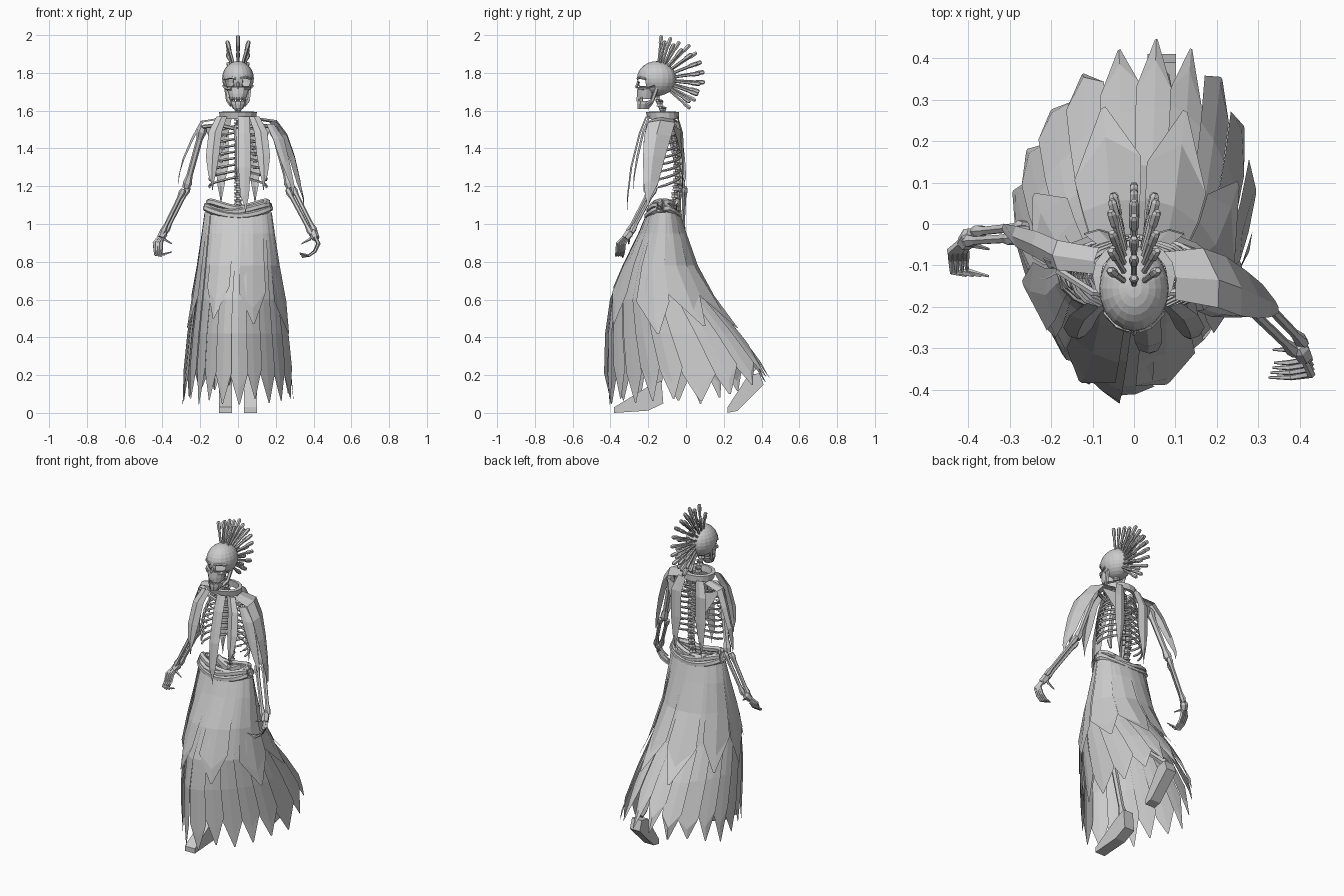
import bpy, bmesh, math, random
from mathutils import Vector

random.seed(4)
if "Cube" in bpy.data.objects:
    bpy.data.objects.remove(bpy.data.objects["Cube"])

GREY = (0.6, 0.6, 0.6, 1)
mat = bpy.data.materials.new("pale grey")
mat.use_nodes = True
mat.diffuse_color = GREY
mat.node_tree.nodes["Principled BSDF"].inputs["Base Color"].default_value = GREY


def make(name, verts, faces):
    me = bpy.data.meshes.new(name)
    me.from_pydata([tuple(v) for v in verts], [], faces)
    me.materials.append(mat)
    ob = bpy.data.objects.new(name, me)
    bpy.context.collection.objects.link(ob)
    return ob


def bridge(rings, sides, caps=True):
    faces = [(r * sides + i, r * sides + (i + 1) % sides,
              (r + 1) * sides + (i + 1) % sides, (r + 1) * sides + i)
             for r in range(rings - 1) for i in range(sides)]
    if caps:
        faces += [tuple(reversed(range(sides))),
                  tuple(range((rings - 1) * sides, rings * sides))]
    return faces


def tube(name, pts, radii, sides=6):
    """Bone or rod along a path, one radius per point."""
    pts = [Vector(p) for p in pts]
    if not isinstance(radii, (list, tuple)):
        radii = [radii] * len(pts)
    verts = []
    for k, p in enumerate(pts):
        d = (pts[min(k + 1, len(pts) - 1)] - pts[max(k - 1, 0)]).normalized()
        u = d.cross(Vector((0, 1, 0) if abs(d.y) < 0.9 else (1, 0, 0))).normalized()
        w = d.cross(u)
        for i in range(sides):
            a = math.tau * i / sides
            verts.append(p + radii[k] * (math.cos(a) * u + math.sin(a) * w))
    return make(name, verts, bridge(len(pts), sides))


def loft(name, rings, sides=12, caps=True):
    """Stacked ellipses: z, centre y, half width, half depth."""
    verts = [(rx * math.cos(math.tau * i / sides), cy + ry * math.sin(math.tau * i / sides), z)
             for z, cy, rx, ry in rings for i in range(sides)]
    return make(name, verts, bridge(len(rings), sides, caps))


def ribbon(name, rows):
    """Cloth strip; every row is a list of points of equal length."""
    n = len(rows[0])
    faces = [(r * n + i, r * n + i + 1, (r + 1) * n + i + 1, (r + 1) * n + i)
             for r in range(len(rows) - 1) for i in range(n - 1)]
    return make(name, [p for row in rows for p in row], faces)


def strip(name, path, half, bulge=(0, 0, 0)):
    """Cloth strip with a bulged middle and a ragged pointed end."""
    h, b = Vector(half), Vector(bulge)
    rows = [[Vector(p) - h * s, Vector(p) + b * s, Vector(p) + h * s] for p, s in path]
    rows[-1][1] += Vector((0, 0, -0.05))
    return ribbon(name, rows)


def bone(name, a, b, r):
    a, b = Vector(a), Vector(b)
    mid = [a, a.lerp(b, 0.08), a.lerp(b, 0.2), a.lerp(b, 0.8), a.lerp(b, 0.92), b]
    return tube(name, mid, [r, r * 1.4, r * 0.9, r * 0.85, r * 1.3, r])


# Skull with open eye sockets
bm = bmesh.new()
bmesh.ops.create_uvsphere(bm, u_segments=20, v_segments=14, radius=1)
for v in bm.verts:
    c = v.co
    narrow = 1 - 0.3 * max(0, -c.z) * max(0, -c.y)
    c.x, c.y, c.z = c.x * 0.084 * narrow, -0.155 + c.y * 0.104, 1.77 + c.z * 0.092
holes = [f for f in bm.faces
         if ((abs(f.calc_center_median().x) - 0.04) / 0.026) ** 2
         + ((f.calc_center_median().z - 1.747) / 0.023) ** 2 < 1
         and f.calc_center_median().y < -0.16]
bmesh.ops.delete(bm, geom=holes, context="FACES")
skull = make("skull", [], [])
bm.to_mesh(skull.data)
bm.free()

# Face and jaw
loft("upper_jaw", [(1.725, -0.205, 0.06, 0.052), (1.69, -0.21, 0.051, 0.05),
                   (1.662, -0.214, 0.043, 0.045)], 12)
loft("lower_jaw", [(1.652, -0.213, 0.044, 0.046), (1.635, -0.217, 0.041, 0.043),
                   (1.608, -0.227, 0.026, 0.03)], 10)
tube("nose_bone", [(0, -0.25, 1.755), (0, -0.265, 1.72)], [0.008, 0.006], 4)
for s in (-1, 1):
    tube("brow", [(s * 0.012, -0.256, 1.77), (s * 0.04, -0.246, 1.776), (s * 0.07, -0.212, 1.767)], 0.007, 5)
    tube("cheekbone", [(s * 0.035, -0.247, 1.715), (s * 0.062, -0.222, 1.717), (s * 0.076, -0.165, 1.73)], 0.008, 5)
    tube("jaw_hinge", [(s * 0.035, -0.21, 1.63), (s * 0.053, -0.178, 1.655), (s * 0.062, -0.155, 1.72)], 0.011, 5)
    for k in range(4):
        a = 0.18 + k * 0.32
        x, y = s * 0.042 * math.sin(a), -0.214 - 0.044 * math.cos(a)
        tube("tooth", [(x, y, 1.672), (x, y, 1.648)], 0.004, 4)

# Crest of three rows of rods
for s in (-1, 0, 1):
    for k in range(11 if s == 0 else 9):
        a = math.radians(84 - k * (12.5 if s == 0 else 14) - (0 if s == 0 else 6))
        tilt = s * (0.27 - 0.01 * k)
        d = Vector((math.sin(tilt), math.cos(tilt) * math.cos(a), math.cos(tilt) * math.sin(a)))
        c = Vector((0, -0.155, 1.765))
        tip = 0.235 + (0.02 if k in range(3, 8) else 0) - 0.018 * abs(s)
        tube("crest_rod", [c + d * r for r in (0.085, tip - 0.05, tip - 0.04, tip - 0.008, tip)],
             [0.007, 0.008, 0.0115, 0.0115, 0.007], 6)

# Spine with vertebrae
def spine(z):
    return Vector((0, -0.05 - 0.1 * max(0, (z - 1.42) / 0.23) - 0.035 * max(0, (1.2 - z) / 0.2), z))

for k in range(18):
    p = spine(1.03 + k * 0.037)
    tube("vertebra", [p, p + Vector((0, 0, 0.013)), p + Vector((0, 0, 0.026))], [0.022, 0.016, 0.022], 6)
    tube("spinous_process", [p, p + Vector((0, 0.033, -0.008))], [0.008, 0.004], 4)
tube("spinal_core", [spine(1.03 + k * 0.07) for k in range(10)], 0.01, 5)

# Ribcage
tube("breastbone", [(0, -0.17, 1.5), (0, -0.2, 1.42), (0, -0.215, 1.3), (0, -0.205, 1.25)],
     [0.022, 0.015, 0.015, 0.008], 6)
for s in (-1, 1):
    for k in range(9):
        z = 1.52 - k * 0.034
        w = 0.075 + 0.065 * math.sin(min(1, (k + 1) / 6) * math.pi / 2)
        end = 150 if k < 6 else 150 - (k - 5) * 16
        path = []
        for j in range(9):
            a = math.radians(end * j / 8)
            depth = 0.062 + 0.022 * min(1, k / 4)
            path.append((s * (0.012 + w * math.sin(a)), -0.118 + depth * math.cos(a) - 0.012 * j / 8,
                         z - 0.055 * j / 8))
        tube("rib", path, [0.007] * 8 + [0.005], 5)
    tube("collarbone", [(s * 0.02, -0.17, 1.505), (s * 0.1, -0.165, 1.525), (s * 0.185, -0.11, 1.515)], 0.01)
    make("shoulder_blade", [(s * 0.18, -0.07, 1.52), (s * 0.06, -0.028, 1.5), (s * 0.09, -0.022, 1.35),
                            (s * 0.15, -0.045, 1.45)], [(0, 1, 2, 3)])

# Neck collar
loft("collar", [(1.555, -0.12, 0.096, 0.083), (1.592, -0.125, 0.1, 0.087), (1.595, -0.125, 0.08, 0.066),
                (1.555, -0.12, 0.078, 0.064), (1.555, -0.12, 0.096, 0.083)], 16, False)

# Pelvis and arched waist wraps
for s in (-1, 1):
    tube("hip_bone", [(0, -0.07, 1.04), (s * 0.09, -0.07, 1.09), (s * 0.14, -0.13, 1.08), (s * 0.04, -0.18, 1.02)],
         [0.03, 0.025, 0.025, 0.018], 6)
for z0, w, d, ph in ((1.043, 0.17, 0.082, 0), (1.062, 0.164, 0.072, 0.3), (1.078, 0.155, 0.06, -0.25)):
    tube("waist_wrap", [(w * math.cos(a), -0.122 + d * math.sin(a),
                         z0 + 0.04 * math.cos(a + ph) ** 2)
                        for a in [math.tau * i / 20 for i in range(21)]], 0.018, 6)

# Arms with forearm pairs and hooked fingers
arms = (("left", (0.185, -0.12, 1.515), (0.275, -0.175, 1.19), (0.4, -0.3, 0.95), (0.425, -0.345, 0.895), (-1, -0.15), (-1, 0)),
        ("right", (-0.185, -0.09, 1.515), (-0.275, -0.02, 1.19), (-0.395, -0.03, 0.95), (-0.425, -0.065, 0.9), (0.1, -1), (1, -0.25)))
for side, sh, el, wr, kn, curl, hook in arms:
    bone(side + "_upper_arm", sh, el, 0.019)
    E, W, K = Vector(el), Vector(wr), Vector(kn)
    off = Vector((0.013, 0.014, 0.006))
    bone(side + "_radius", E + off, W + off * 0.8, 0.013)
    bone(side + "_ulna", E - off, W - off * 0.8, 0.013)
    tube(side + "_wrist", [W + (W - K) * 0.2, W, W.lerp(K, 0.5)], [0.016, 0.024, 0.02])
    c, h = Vector((*curl, 0)).normalized(), Vector((*hook, 0)).normalized()
    across = Vector((-c.y, c.x, 0))
    for k in range(4):
        o = across * (k - 1.5) * 0.012
        b = K + o
        m = b + c * 0.05 + Vector((0, 0, -0.062))
        tube(side + "_finger", [W + o * 0.5, b, b + c * 0.02 + Vector((0, 0, -0.04)), m,
                                m + h * (0.035 + 0.006 * k) + Vector((0, 0, -0.01 + 0.008 * k))],
             [0.008, 0.01, 0.008, 0.007, 0.003], 5)
    t = W + c * 0.02
    tube(side + "_thumb", [W, t + Vector((0, 0, -0.03)), t + h * 0.045 + Vector((0, 0, -0.055))], [0.009, 0.008, 0.003], 5)

# Draped sleeves
strip("left_sleeve", [((0.085, -0.125, 1.555), 0.8), ((0.185, -0.13, 1.538), 1), ((0.24, -0.15, 1.465), 1),
                      ((0.285, -0.17, 1.35), 0.8), ((0.32, -0.185, 1.22), 0.55), ((0.345, -0.2, 1.14), 0.2)],
      (-0.018, 0.072, 0), (0.02, -0.005, 0.012))
strip("left_sleeve_front", [((0.17, -0.2, 1.53), 0.6), ((0.215, -0.21, 1.45), 0.9), ((0.25, -0.215, 1.33), 0.7),
                            ((0.29, -0.22, 1.2), 0.3)], (0.033, 0.015, 0), (0, -0.01, 0))
strip("right_sleeve", [((-0.085, -0.09, 1.555), 0.9), ((-0.185, -0.075, 1.538), 1), ((-0.235, -0.05, 1.45), 0.9),
                       ((-0.285, -0.03, 1.34), 0.7), ((-0.315, -0.01, 1.25), 0.3)], (0.0, 0.036, 0), (-0.012, 0, 0.008))

# Hanging torso strips
for s in (-1, 1):
    strip("front_strip", [((s * 0.085, -0.19, 1.57), 0.8), ((s * 0.12, -0.22, 1.49), 1), ((s * 0.135, -0.25, 1.36), 1),
                          ((s * 0.138, -0.27, 1.26), 0.55), ((s * 0.135, -0.275, 1.22), 0.2)], (0.035, 0, 0), (0, -0.012, 0))
    strip("back_strip", [((s * 0.06, -0.05, 1.57), 0.8), ((s * 0.085, -0.025, 1.48), 1), ((s * 0.085, -0.022, 1.32), 1),
                         ((s * 0.09, -0.022, 1.2), 0.5), ((s * 0.09, -0.022, 1.14), 0.15)], (0.035, 0, 0), (0, 0.01, 0))
strip("long_front_strip", [((0.03, -0.205, 1.57), 0.9), ((0.032, -0.24, 1.48), 1), ((0.035, -0.285, 1.3), 1),
                           ((0.035, -0.305, 1.15), 0.7), ((0.04, -0.31, 1.1), 0.2)], (0.033, 0, 0), (0, -0.01, 0))

# Skirt surface: z, front y, back y, half width
LEVELS = [(1.06, -0.205, -0.035, 0.175), (0.95, -0.25, 0.0, 0.19), (0.78, -0.33, 0.055, 0.212), (0.6, -0.40, 0.14, 0.238),
          (0.42, -0.425, 0.28, 0.265), (0.2, -0.43, 0.435, 0.287), (0.04, -0.42, 0.45, 0.3)]

def skirt(a, z, grow=1.0):
    k = max(i for i in range(len(LEVELS) - 1) if LEVELS[i][0] >= z or i == 0)
    t = (LEVELS[k][0] - z) / (LEVELS[k][0] - LEVELS[k + 1][0])
    f, b, w = [p + (q - p) * t for p, q in zip(LEVELS[k][1:], LEVELS[k + 1][1:])]
    # the front tapers to a ridge and the train sweeps to the left
    low = max(0, min(1, (1.0 - z) / 0.5))
    front, sweep = math.sin(a) < 0, 0.05 * max(0, min(1, (0.7 - z) / 0.4))
    grow *= 1 - 0.11 * low * abs(math.sin(2 * a)) * front
    return (grow * w * math.cos(a) - 0.03 * low * max(0, -math.sin(a)) ** 2,
            (f + b) / 2 + grow * (b - f) / 2 * math.sin(a) + sweep * math.sin(2 * a) * (not front), z)

def panel(name, a, half, notch, tip, grow, pleat, flare=0):
    """Pointed cloth panel whose edges overlap the neighbours like pleats."""
    zs = [z for z, *_ in LEVELS if z > notch + 0.04] + [notch]
    rows = [[skirt(a + half * u, z, grow + pleat * u + flare * max(0, 0.9 - z)) for u in (-1, 0, 1)] for z in zs]
    rows[-1][1] = skirt(a, (notch + tip) / 2, grow + flare * (0.9 - notch))
    rows.append([skirt(a + half * u, tip, grow + flare * (0.9 - tip)) for u in (-0.06, 0, 0.06)])
    return ribbon(name, rows)

COUNT = 20
for i in range(COUNT):
    a = math.tau * (i + 0.4) / COUNT
    lift = 0.13 * max(0, math.sin(a + 0.25)) ** 2
    panel("skirt_panel", a, math.pi / COUNT * 1.1, 0.2 + lift + random.uniform(-0.03, 0.05),
          0.05 + lift + random.uniform(-0.01, 0.03), 0.995, 0.018)
for deg, tip in ((-115, 0.5), (-65, 0.47), (-12, 0.42), (26, 0.46), (64, 0.45), (105, 0.42), (150, 0.46), (190, 0.45)):
    panel("over_skirt_panel", math.radians(deg), 0.33, tip + 0.17, tip, 1.02, 0.012, 0.14)

# Legs and striding feet
for side, x, hip, knee, ankle in (("right", -0.065, (-0.12, 1.04), (-0.27, 0.58), (-0.17, 0.14)),
                                  ("left", 0.065, (-0.12, 1.04), (-0.03, 0.57), (0.36, 0.22))):
    bone(side + "_thigh", (x, *hip), (x, *knee), 0.022)
    bone(side + "_shin", (x, *knee), (x, *ankle), 0.02)
for name, x, prof in (("right_foot", -0.067, ((-0.38, 0), (-0.2, 0.012), (-0.12, 0.05), (-0.13, 0.17), (-0.2, 0.14), (-0.38, 0.03))),
                      ("left_foot", 0.067, ((0.22, 0), (0.27, 0.01), (0.41, 0.15), (0.39, 0.21), (0.33, 0.2), (0.22, 0.03)))):
    make(name, [(x + e, y, z) for e in (-0.034, 0.034) for y, z in prof], bridge(2, len(prof)))
